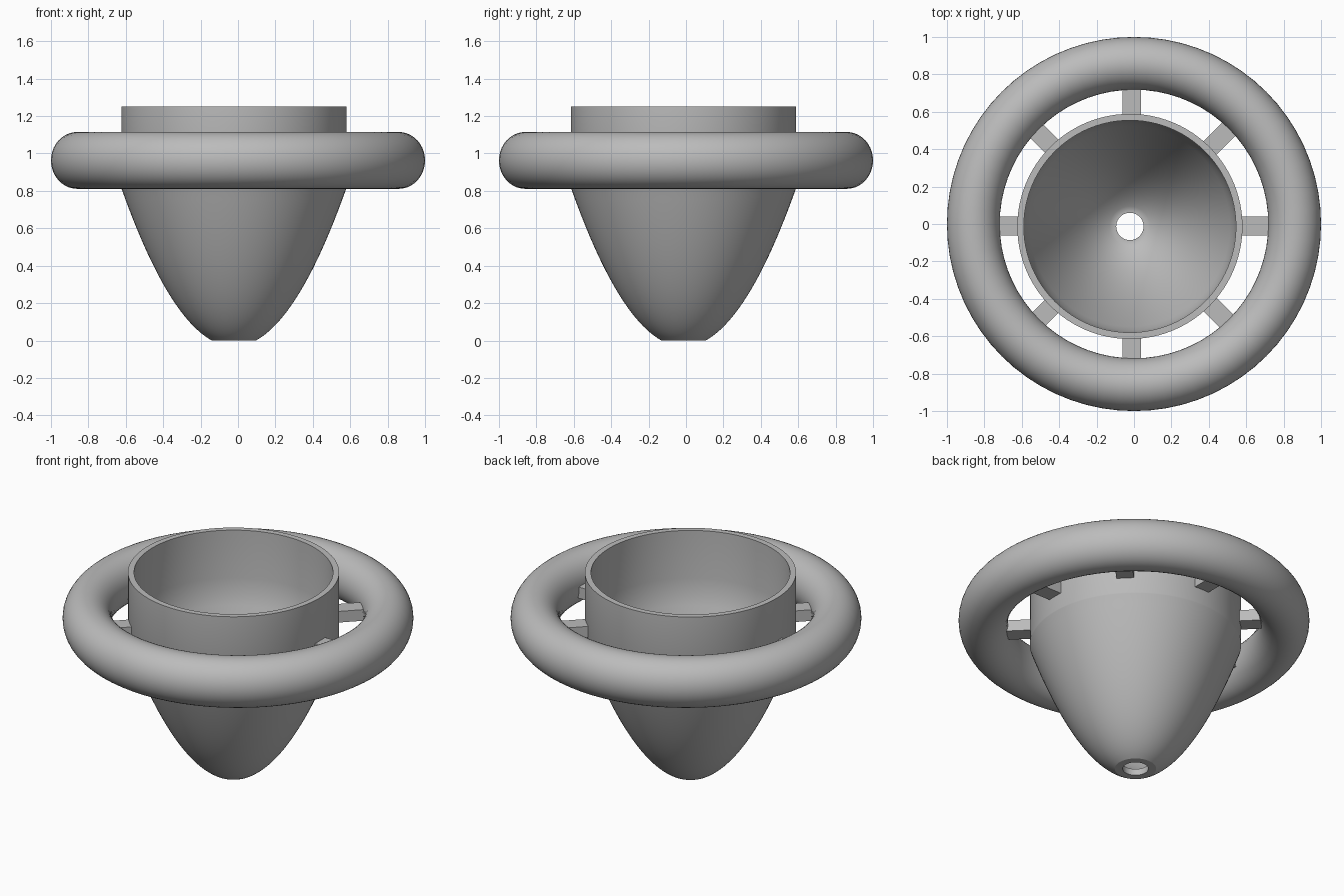
import bpy
import bmesh
from math import cos, sin, pi, radians
from mathutils import Matrix, Vector

cube = bpy.data.objects.get("Cube")
if cube:
    bpy.data.objects.remove(cube, do_unlink=True)

grey = bpy.data.materials.new("plain_grey")
grey.use_nodes = True
colour = (0.5, 0.5, 0.5, 1)
grey.diffuse_color = colour
grey.node_tree.nodes["Principled BSDF"].inputs["Base Color"].default_value = colour


def finish(name, bm, centre=(0, 0, 0), smooth=True):
    bmesh.ops.recalc_face_normals(bm, faces=bm.faces)
    mesh = bpy.data.meshes.new(name)
    bm.to_mesh(mesh)
    bm.free()
    mesh.materials.append(grey)
    obj = bpy.data.objects.new(name, mesh)
    obj.location = centre
    bpy.context.collection.objects.link(obj)
    bpy.ops.object.select_all(action="DESELECT")
    obj.select_set(True)
    bpy.context.view_layer.objects.active = obj
    if smooth:
        bpy.ops.object.shade_smooth_by_angle(angle=radians(30))
    return obj


def lathe(name, profile, sides, centre):
    """Revolve a closed (radius, height) profile around z."""
    bm = bmesh.new()
    rings = [[bm.verts.new((r * cos(2 * pi * i / sides), r * sin(2 * pi * i / sides), z))
              for r, z in profile] for i in range(sides)]
    n = len(profile)
    for i in range(sides):
        a, b = rings[i], rings[(i + 1) % sides]
        for j in range(n):
            k = (j + 1) % n
            bm.faces.new((a[j], b[j], b[k], a[k]))
    return finish(name, bm, centre)


def parabola(r0, z0, r1, z1, steps=24):
    """Points of a bowl curve whose height grows with radius squared."""
    points = []
    for i in range(steps + 1):
        r = r0 + (r1 - r0) * i / steps
        points.append((r, z0 + (z1 - z0) * (r * r - r0 * r0) / (r1 * r1 - r0 * r0)))
    return points


hub = (-0.022, -0.013, 0)

# Bowl-shaped cone with a drain hole, joined to the straight collar
outside = parabola(0.118, 0, 0.60, 0.81)
inside = parabola(0.088, 0.04, 0.555, 0.85)[::-1]
wall = [(0.602, 0.815), (0.602, 1.25), (0.567, 1.25), (0.567, 0.95)]
lathe("funnel", outside + wall + inside + [(0.073, 0.04), (0.073, 0)], 96, hub)

# Float ring around the collar
tube = [(0.859 + 0.141 * cos(2 * pi * i / 40), 0.963 + 0.152 * sin(2 * pi * i / 40))
        for i in range(40)]
lathe("outer_ring", tube, 72, (0, 0, 0))

# Eight square spokes between collar and ring
for i in range(8):
    bm = bmesh.new()
    bmesh.ops.create_cube(bm, size=1)
    place = (Matrix.Rotation(i * pi / 4, 4, "Z") @ Matrix.Translation((0.675, 0, 0.945))
             @ Matrix.Diagonal(Vector((0.19, 0.1, 0.07, 1))))
    bmesh.ops.transform(bm, matrix=place, verts=bm.verts)
    finish(f"spoke_{i + 1}", bm, (-0.012, -0.011, 0), smooth=False)
